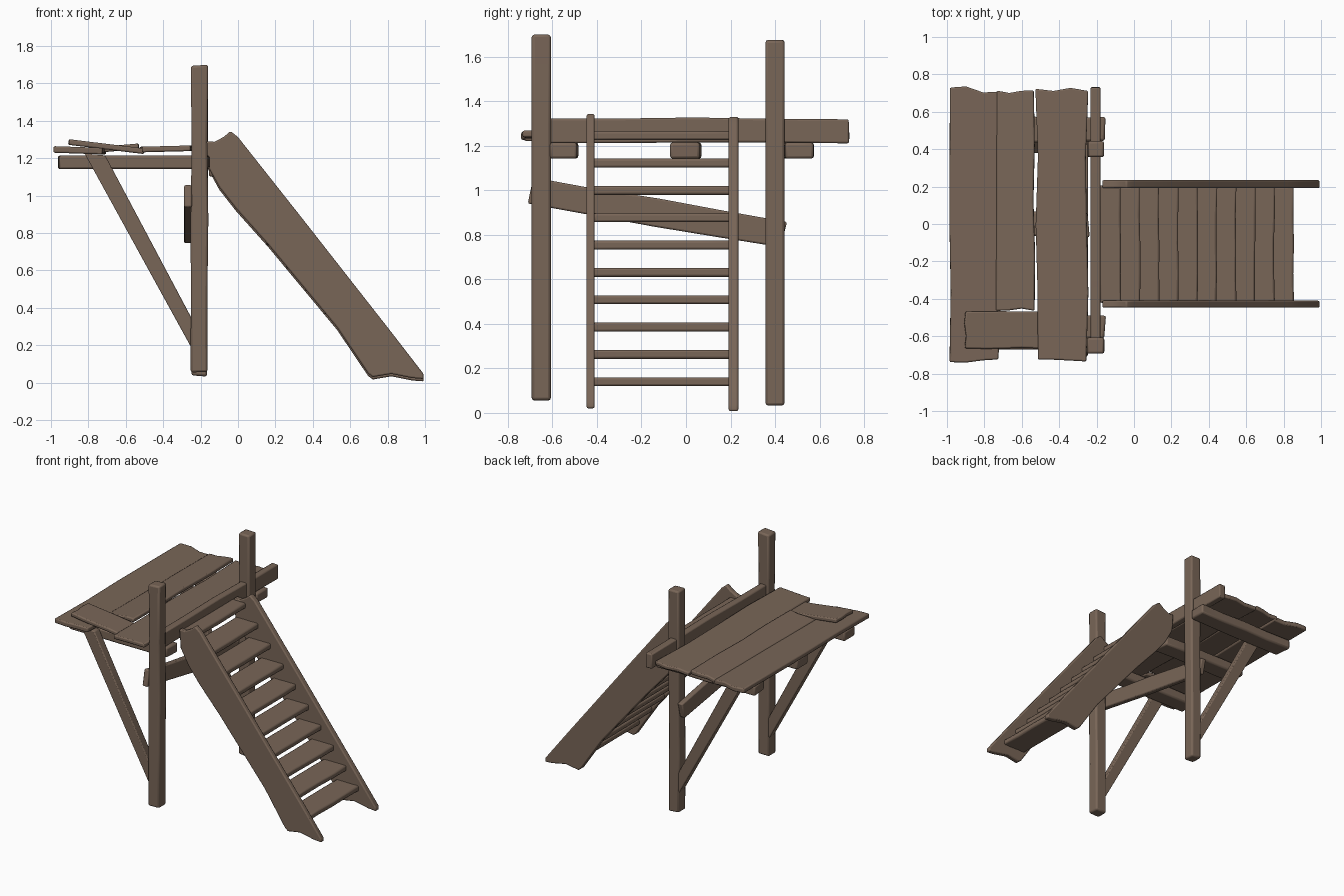
import bpy, bmesh, math, random
from mathutils import Vector, Matrix

if "Cube" in bpy.data.objects:
    bpy.data.objects.remove(bpy.data.objects["Cube"])

random.seed(4)
wood = bpy.data.materials.new("weathered brown wood")
wood.diffuse_color = (0.19, 0.132, 0.096, 1)
wood.use_nodes = True
wood.node_tree.nodes["Principled BSDF"].inputs["Base Color"].default_value = wood.diffuse_color


def finish(name, bm, bevel):
    bmesh.ops.recalc_face_normals(bm, faces=bm.faces)
    me = bpy.data.meshes.new(name)
    bm.to_mesh(me)
    bm.free()
    me.materials.append(wood)
    ob = bpy.data.objects.new(name, me)
    bpy.context.collection.objects.link(ob)
    m = ob.modifiers.new("worn edges", 'BEVEL')
    m.width, m.segments, m.limit_method = bevel, 2, 'ANGLE'
    m.angle_limit = math.radians(40)
    bpy.ops.object.select_all(action='DESELECT')
    ob.select_set(True)
    bpy.context.view_layer.objects.active = ob
    bpy.ops.object.shade_smooth_by_angle(angle=math.radians(40))
    return ob


def board(name, lo, hi, axis, tilt=None, rough=0.005, bevel=0.008):
    """Rough-sawn board between two corners; axis is its length direction.
    tilt = (angle, axis) turns it about its centre."""
    lo, hi = Vector(lo), Vector(hi)
    mid, size = (lo + hi) / 2, hi - lo
    bm = bmesh.new()
    bmesh.ops.create_cube(bm, size=1)
    cross = [i for i in range(3) if i != axis]
    wide = max(cross, key=lambda i: size[i])
    for ax, n in ((axis, 4), (wide, 3 if size[wide] > 0.15 else 1)):
        for k in range(1, n):
            co, no = Vector(), Vector()
            co[ax], no[ax] = k / n - 0.5, 1
            bmesh.ops.bisect_plane(bm, geom=bm.verts[:] + bm.edges[:] + bm.faces[:],
                                   plane_co=co, plane_no=no)
    # uneven sides, shared by top and bottom, and ragged ends
    jitter = {}
    for v in bm.verts:
        key = (round(v.co[axis], 2), round(v.co[wide], 2))
        end = abs(v.co[axis]) > 0.49
        if key not in jitter:
            jitter[key] = (random.uniform(-2, 1) * rough, random.uniform(-1, 1) * rough)
        a, w = jitter[key]
        v.co = Vector([v.co[i] * size[i] for i in range(3)])
        if end:
            v.co[axis] += a * (1 if v.co[axis] > 0 else -1)
        if abs(abs(v.co[wide]) - size[wide] / 2) < 1e-4:
            v.co[wide] += w
    rot = Matrix.Rotation(tilt[0], 4, tilt[1]) if tilt else Matrix()
    bm.transform(Matrix.Translation(mid) @ rot)
    return finish(name, bm, bevel)


def profile(name, pts, y0, y1, bevel=0.008):
    """Extrude an x-z outline between two y values."""
    bm = bmesh.new()
    f = bm.faces.new([bm.verts.new((x, y0, z)) for x, z in pts])
    r = bmesh.ops.extrude_face_region(bm, geom=[f])
    bmesh.ops.translate(bm, vec=(0, y1 - y0, 0),
                        verts=[g for g in r['geom'] if isinstance(g, bmesh.types.BMVert)])
    return finish(name, bm, bevel)


# posts with their diagonal braces
for label, y, z0, z1 in (("front", -0.65, 0.05, 1.697), ("back", 0.40, 0.035, 1.675)):
    board(label + "_post", (-0.25, y - 0.043, z0), (-0.162, y + 0.043, z1), 2,
          rough=0.004, bevel=0.012)
    profile(label + "_brace", [(-0.82, 1.225), (-0.71, 1.215), (-0.24, 0.33), (-0.24, 0.17)],
            y - 0.02, y + 0.04, 0.007)

# joists under the deck
for label, y0, y1, x1 in (("front", -0.61, -0.485, -0.152),
                          ("middle", -0.068, 0.065, -0.24),
                          ("back", 0.44, 0.57, -0.152)):
    board(label + "_joist", (-0.96, y0, 1.142), (x1, y1, 1.215), 0, bevel=0.012)

# cross beam between the posts and slanted rail behind them
board("cross_beam", (-0.232, -0.67, 1.215), (-0.18, 0.74, 1.322), 1)
board("slanted_rail", (-0.288, -0.715, 0.84), (-0.247, 0.45, 0.96), 1,
      (math.radians(-10), 'X'))

# deck planks
board("outer_plank", (-0.99, -0.73, 1.225), (-0.715, 0.725, 1.26), 1,
      (math.radians(2), 'Y'), 0.012)
board("inner_plank", (-0.735, -0.46, 1.24), (-0.532, 0.71, 1.27), 1,
      (math.radians(-5), 'Y'), 0.006)
board("stair_side_plank", (-0.52, -0.73, 1.235), (-0.25, 0.72, 1.265), 1,
      (math.radians(-1.5), 'Y'), 0.008)
board("short_patch_plank", (-0.905, -0.665, 1.247), (-0.50, -0.465, 1.277), 0,
      (math.radians(7), 'Y'), 0.004)

# staircase side boards
outline = [(-0.17, 1.285), (-0.125, 1.283), (-0.075, 1.31), (-0.04, 1.34), (0.0, 1.308),
           (0.35, 0.865), (0.82, 0.265), (0.99, 0.045), (0.993, 0.015), (0.93, 0.02),
           (0.82, 0.042), (0.72, 0.025), (0.695, 0.045), (0.53, 0.29), (0.16, 0.735),
           (-0.01, 0.925), (-0.1, 1.04), (-0.16, 1.15)]
for label, y0, y1, dz in (("front", -0.447, -0.41, 0.005), ("back", 0.192, 0.235, -0.008)):
    profile(label + "_stair_side", [(x, z + dz) for x, z in outline], y0, y1)

# stair treads
for i in range(10):
    x = 0.853 - 0.1026 * i
    z = 0.14 + 0.1228 * i
    depth = 0.115 if i == 9 else 0.185
    board(f"tread_{i + 1}", (x - depth, -0.42, z - 0.02), (x, 0.205, z + 0.02), 1,
          rough=0.003, bevel=0.01)
